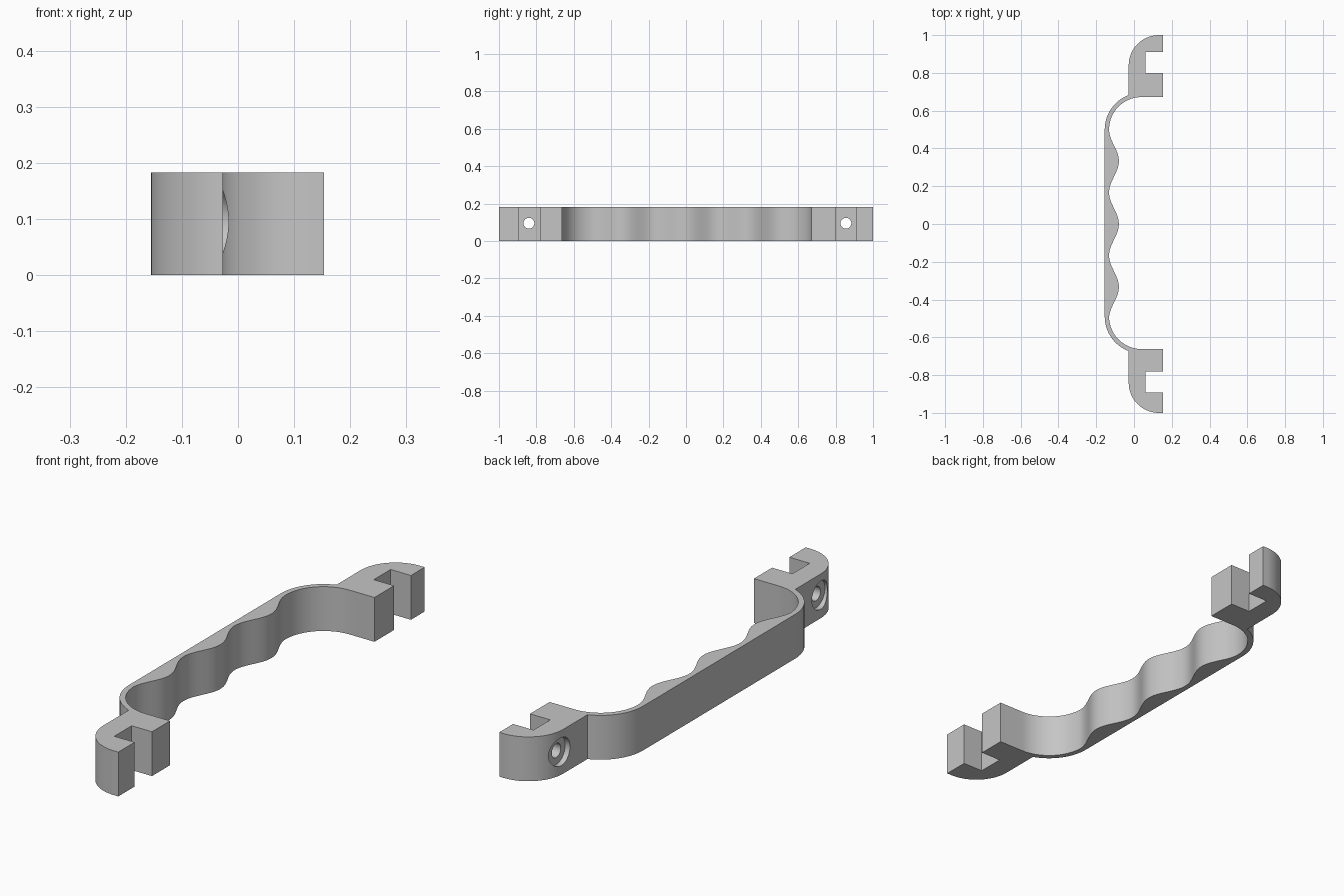
import bpy, bmesh
from math import sin, cos, pi, radians, asin
from mathutils import Matrix

if "Cube" in bpy.data.objects:
    bpy.data.objects.remove(bpy.data.objects["Cube"], do_unlink=True)

HEIGHT = 0.183
FACE_X = 0.153        # mounting face
FOOT_X = -0.028       # outer side of the feet
HOLE_Z = 0.095
HOLES = (0.855, -0.84)

grey = bpy.data.materials.new("light grey")
grey.use_nodes = True
colour = (0.56, 0.56, 0.56, 1)
grey.diffuse_color = colour
grey.node_tree.nodes["Principled BSDF"].inputs["Base Color"].default_value = colour


def arc(cx, cy, r, start, end, n=24):
    """Points on an arc, angles in degrees."""
    angles = [radians(start + (end - start) * i / n) for i in range(n + 1)]
    return [(cx + r * cos(a), cy + r * sin(a)) for a in angles]


def end_profile(bend_y, slot_low, slot_high):
    """Inner bend, slotted foot and outer bend of one end, drawn for +y."""
    bend_x, inner, outer, foot_r = 0.04, 0.172, 0.195, 0.16
    join = 90 + asin((bend_x - FOOT_X) / outer) * 180 / pi
    pts = arc(bend_x, bend_y, inner, 180, 90)
    pts += [(FACE_X, bend_y + inner), (FACE_X, slot_low), (0.06, slot_low),
            (0.06, slot_high), (FACE_X, slot_high), (FACE_X, 1)]
    pts += arc(FOOT_X + foot_r, 1 - foot_r, foot_r, 90, 180)
    pts += arc(bend_x, bend_y, outer, join, 180)
    return pts


def make_object(name, bm):
    mesh = bpy.data.meshes.new(name)
    bmesh.ops.recalc_face_normals(bm, faces=bm.faces)
    bm.to_mesh(mesh)
    bm.free()
    mesh.materials.append(grey)
    obj = bpy.data.objects.new(name, mesh)
    bpy.context.collection.objects.link(obj)
    return obj


def cylinder_x(name, r, x0, x1, y):
    """Cutter lying along x."""
    bm = bmesh.new()
    place = Matrix.Translation(((x0 + x1) / 2, y, HOLE_Z)) @ Matrix.Rotation(pi / 2, 4, 'Y')
    bmesh.ops.create_cone(bm, cap_ends=True, segments=48, radius1=r, radius2=r,
                          depth=x1 - x0, matrix=place)
    obj = make_object(name, bm)
    obj.hide_render = True
    return obj


# Handle outline: back end, front end, then the wavy finger grip
back = end_profile(0.5, 0.80, 0.91)
front = [(x, -y) for x, y in reversed(end_profile(0.49, 0.78, 0.893))]
steps = 96
grip_ys = [-0.48 + 0.97 * i / steps for i in range(steps + 1)]
grip = [(-0.106 + 0.026 * cos(6 * pi * y), y) for y in grip_ys]
outline = back + front + grip

# Extrude the outline into the handle
bm = bmesh.new()
base = bm.faces.new([bm.verts.new((x, y, 0)) for x, y in outline])
top = bmesh.ops.extrude_face_region(bm, geom=[base])["geom"]
bmesh.ops.translate(bm, vec=(0, 0, HEIGHT),
                    verts=[v for v in top if isinstance(v, bmesh.types.BMVert)])
handle = make_object("handle", bm)

# Screw holes with shallow counterbores in both feet
cutters = []
for y in HOLES:
    cutters.append(cylinder_x("counterbore_cutter", 0.058, -0.1, FOOT_X + 0.022, y))
    cutters.append(cylinder_x("screw_hole_cutter", 0.029, -0.12, 0.1, y))

bpy.ops.object.select_all(action='DESELECT')
handle.select_set(True)
bpy.context.view_layer.objects.active = handle
for cutter in cutters:
    cut = handle.modifiers.new("hole", 'BOOLEAN')
    cut.operation = 'DIFFERENCE'
    cut.solver = 'EXACT'
    cut.object = cutter
    bpy.ops.object.modifier_apply(modifier=cut.name)
    bpy.data.objects.remove(cutter, do_unlink=True)

bpy.ops.object.shade_smooth_by_angle(angle=radians(30))
